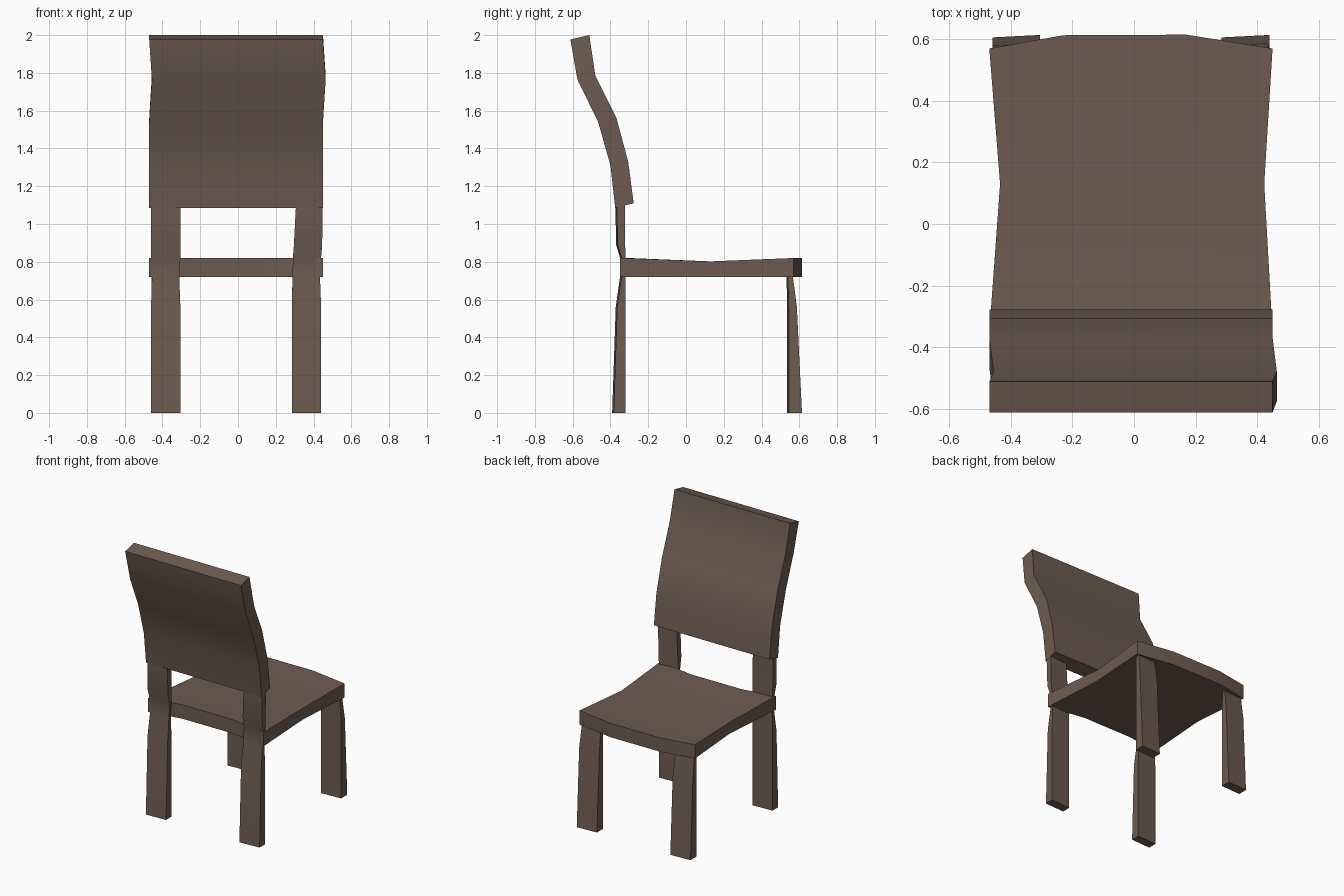
import bpy, bmesh, math

if "Cube" in bpy.data.objects:
    bpy.data.objects.remove(bpy.data.objects["Cube"])

wood = bpy.data.materials.new("brown wood")
wood.diffuse_color = (0.156, 0.107, 0.080, 1)
wood.use_nodes = True
wood.node_tree.nodes["Principled BSDF"].inputs["Base Color"].default_value = wood.diffuse_color


def loft(name, rings):
    """Skin equal rings of points; the ends are capped by pairing opposite points."""
    bm = bmesh.new()
    vs = [[bm.verts.new(p) for p in r] for r in rings]
    n = len(vs[0])
    for a, b in zip(vs, vs[1:]):
        for i in range(n):
            j = (i + 1) % n
            bm.faces.new((a[i], a[j], b[j], b[i]))
    for r in (vs[0], vs[-1]):
        for i in range(n // 2 - 1):
            bm.faces.new((r[i], r[i + 1], r[n - 2 - i], r[n - 1 - i]))
    bmesh.ops.recalc_face_normals(bm, faces=bm.faces)
    me = bpy.data.meshes.new(name)
    bm.to_mesh(me)
    bm.free()
    me.materials.append(wood)
    me.shade_smooth()
    me.set_sharp_from_angle(angle=math.radians(30))
    ob = bpy.data.objects.new(name, me)
    bpy.context.collection.objects.link(ob)
    return ob


# Seat: dished top, waisted sides, ends bowed towards +y
seat_rings = []
for x, waist, bow in ((-0.47, 0.035, 0), (-0.23, 0, 0.043), (0.17, 0, 0.045), (0.45, -0.027, 0)):
    y0, ym, y1 = -0.35 + bow, 0.13, 0.57 + bow
    seat_rings.append([(x, y0, 0.72), (x + waist, ym, 0.72), (x, y1, 0.72),
                       (x, y1, 0.82), (x + waist, ym, 0.802), (x, y0, 0.82)])
loft("seat", seat_rings)

# Curved back panel: side profile (y, z) with a slight sideways wobble
profile = [(-0.375, 1.085, 0), (-0.40, 1.31, 0), (-0.465, 1.54, 0), (-0.575, 1.765, 0.014),
           (-0.612, 1.977, 0), (-0.512, 2.0, 0), (-0.48, 1.785, 0.014), (-0.368, 1.56, 0),
           (-0.306, 1.33, 0), (-0.277, 1.11, 0)]
loft("back_panel", [[(x + dx, y, z) for y, z, dx in profile] for x in (-0.47, 0.45)])


def leg(name, sections):
    """Flat slightly skewed leg from sections (z, x0, x1, y0, y1)."""
    s = 0.004
    loft(name, [[(x0, y0 - s, z), (x1, y0 + s, z), (x1, y1 + s, z), (x0, y1 - s, z)]
                for z, x0, x1, y0, y1 in sections])


# Legs: the rear pair runs on up to carry the back panel
for side, x0, x1, lean in (("left", -0.46, -0.305, 0), ("right", 0.285, 0.44, 0.011)):
    leg("front_leg_" + side, [(0, x0, x1, 0.54, 0.61), (0.56, x0, x1, 0.54, 0.583),
                              (0.75, x0 + 0.004, x1 - 0.008, 0.535, 0.558)])
    leg("back_leg_" + side, [(0, x0, x1, -0.387, -0.324), (0.56, x0, x1, -0.368, -0.324),
                             (0.72, x0 + 0.004, x1 - 0.006, -0.345, -0.324),
                             (0.82, x0 + lean * 0.5, x1, -0.345, -0.324),
                             (0.89, x0 + lean, x1 + lean * 0.5, -0.366, -0.326),
                             (1.105, x0 + lean * 2, x1 + lean * 0.8, -0.370, -0.328)])
